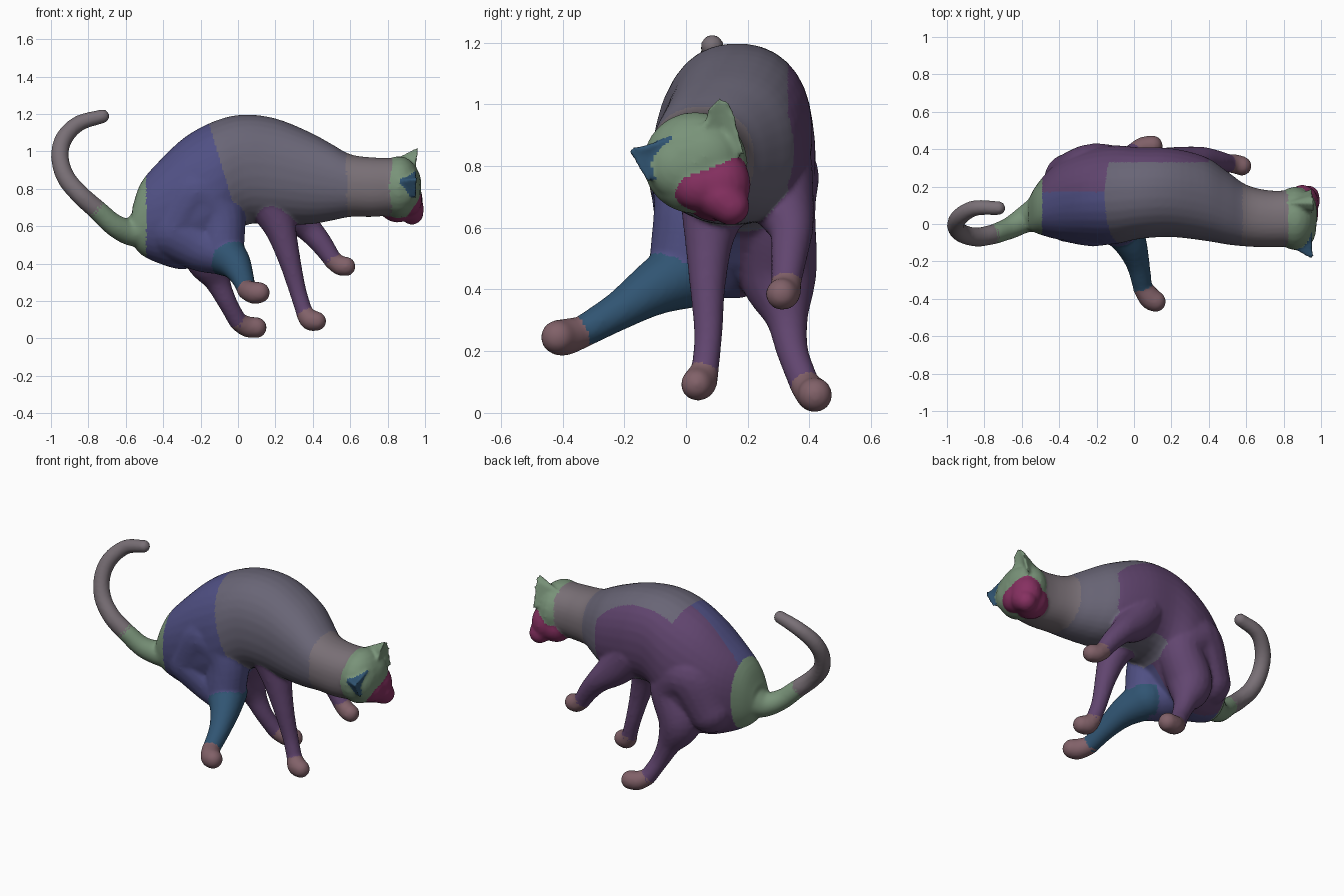
import bpy, bmesh, math
from mathutils import Vector, Matrix
from mathutils.bvhtree import BVHTree

parts = []      # (bmesh, colour) building blocks, fused into one skin at the end

BLUE, TEAL = (0.08, 0.08, 0.23), (0.03, 0.09, 0.17)
PURPLE, GREY = (0.12, 0.06, 0.16), (0.14, 0.13, 0.18)
GREEN, ROSE = (0.19, 0.29, 0.19), (0.22, 0.12, 0.14)
MAGENTA, TAUPE = (0.24, 0.03, 0.12), (0.19, 0.16, 0.18)


def spline(pts, n=6):
    """Catmull-Rom interpolation of any-dimension points."""
    p = [Vector(q) for q in pts]
    p = [2 * p[0] - p[1]] + p + [2 * p[-1] - p[-2]]
    out = []
    for i in range(1, len(p) - 2):
        a, b, c, d = p[i - 1:i + 3]
        for k in range(n):
            t = k / n
            out.append(0.5 * (2 * b + (c - a) * t + (2 * a - 5 * b + 4 * c - d) * t * t
                              + (3 * b - a - 3 * c + d) * t ** 3))
    return out + [p[-2]]


def blob(bm, centre, size):
    bmesh.ops.create_uvsphere(bm, u_segments=20, v_segments=12, radius=1,
                              matrix=Matrix.Translation(centre) @ Matrix.Diagonal((*size, 1)))


def limb(colour, pts, n=6):
    """Round limb: swept sphere through (x, y, z, radius) points."""
    bm = bmesh.new()
    for x, y, z, r in spline(pts, n):
        blob(bm, (x, y, z), (r, r, r))
    parts.append((bm, colour))


def ellipsoid(colour, centre, size):
    bm = bmesh.new()
    blob(bm, centre, size)
    parts.append((bm, colour))


def loft_x(colour, secs, seg=32, power=0.9):
    """Lofted body: sections are x, y min, y max, z min, z max."""
    bm = bmesh.new()
    rings = []
    for x, y0, y1, z0, z1 in spline(secs, 4):
        ring = []
        for k in range(seg):
            a = 2 * math.pi * (k + 0.5) / seg
            c, s = math.cos(a), math.sin(a)
            c, s = (math.copysign(abs(v) ** power, v) for v in (c, s))
            ring.append(bm.verts.new((x, (y0 + y1) / 2 + (y1 - y0) / 2 * c,
                                      (z0 + z1) / 2 + (z1 - z0) / 2 * s)))
        rings.append(ring)
    for a, b in zip(rings, rings[1:]):
        for k in range(seg):
            j = (k + 1) % seg
            bm.faces.new((a[k], a[j], b[j], b[k]))
    bm.faces.new(rings[0][::-1])
    bm.faces.new(rings[-1])
    bmesh.ops.recalc_face_normals(bm, faces=bm.faces)
    parts.append((bm, colour))


def ear(colour, rim, back, dent):
    """Pointed ear: rim outline joined to a back point and a front hollow."""
    bm = bmesh.new()
    rim = [bm.verts.new(p) for p in rim]
    back, dent = bm.verts.new(back), bm.verts.new(dent)
    for a, b in zip(rim, rim[1:] + rim[:1]):
        bm.faces.new((a, b, back))
        bm.faces.new((b, a, dent))
    bmesh.ops.recalc_face_normals(bm, faces=bm.faces)
    parts.append((bm, colour))


# arched torso and neck
loft_x(GREY, [
    (-0.565, -0.03, 0.13, 0.51, 0.70), (-0.52, -0.05, 0.21, 0.45, 0.83),
    (-0.42, -0.08, 0.32, 0.40, 0.95), (-0.28, -0.10, 0.39, 0.37, 1.08),
    (-0.12, -0.11, 0.42, 0.44, 1.165), (0.03, -0.08, 0.41, 0.60, 1.197),
    (0.20, -0.07, 0.405, 0.61, 1.177), (0.38, -0.09, 0.36, 0.61, 1.105),
    (0.50, -0.11, 0.28, 0.63, 1.04), (0.60, -0.12, 0.21, 0.65, 0.985),
    (0.72, -0.125, 0.18, 0.65, 0.968), (0.84, -0.12, 0.18, 0.66, 0.965)])

# head, brow, cheeks, muzzle, ears (head is rolled to one side)
ellipsoid(GREEN, (0.86, 0.03, 0.81), (0.12, 0.17, 0.165))
ellipsoid(GREEN, (0.90, -0.02, 0.80), (0.075, 0.11, 0.11))
ellipsoid(GREEN, (0.915, 0.06, 0.83), (0.065, 0.11, 0.10))
ellipsoid(MAGENTA, (0.90, 0.11, 0.74), (0.088, 0.10, 0.115))
ellipsoid(MAGENTA, (0.915, 0.05, 0.74), (0.070, 0.10, 0.085))
limb(MAGENTA, [(0.85, 0.09, 0.72, 0.10), (0.91, 0.11, 0.705, 0.08), (0.93, 0.145, 0.67, 0.062)])
ear(GREEN, [(0.955, 0.045, 0.91), (0.962, 0.07, 0.985), (0.962, 0.11, 1.025), (0.962, 0.15, 1.0),
            (0.96, 0.175, 0.91), (0.955, 0.195, 0.83), (0.92, 0.12, 0.84)],
    (0.80, 0.11, 0.94), (0.93, 0.12, 0.90))
ear(TEAL, [(0.955, -0.04, 0.90), (0.96, -0.13, 0.872), (0.962, -0.195, 0.855), (0.96, -0.17, 0.815),
           (0.955, -0.125, 0.74), (0.92, -0.05, 0.80)],
    (0.80, -0.11, 0.84), (0.935, -0.09, 0.825))

# curled tail
limb(GREEN, [(-0.48, 0.06, 0.60, 0.11), (-0.57, 0.03, 0.57, 0.075), (-0.66, -0.02, 0.605, 0.06),
             (-0.75, -0.055, 0.685, 0.054)])
limb(TAUPE, [(-0.75, -0.055, 0.685, 0.054), (-0.84, -0.07, 0.765, 0.052), (-0.92, -0.05, 0.86, 0.05),
             (-0.952, -0.01, 0.97, 0.048), (-0.93, 0.04, 1.07, 0.047), (-0.85, 0.085, 1.15, 0.043),
             (-0.725, 0.085, 1.188, 0.038)])

# right hind leg, stretched out to the side
limb(BLUE, [(-0.34, 0.06, 0.60, 0.16), (-0.22, 0.05, 0.78, 0.17), (-0.10, 0.03, 0.68, 0.135),
            (-0.085, 0.00, 0.49, 0.12)], 8)
limb(BLUE, [(-0.34, 0.06, 0.58, 0.16), (-0.20, 0.04, 0.50, 0.14), (-0.085, 0.00, 0.46, 0.12)])
limb(TEAL, [(-0.085, 0.01, 0.46, 0.12), (-0.02, -0.10, 0.405, 0.088), (0.02, -0.21, 0.335, 0.064),
            (0.045, -0.33, 0.265, 0.052)])
limb(ROSE, [(0.045, -0.34, 0.26, 0.052), (0.085, -0.395, 0.245, 0.06), (0.115, -0.415, 0.245, 0.056)])

# left hind leg, planted
limb(PURPLE, [(-0.34, 0.24, 0.56, 0.14), (-0.22, 0.26, 0.76, 0.17), (-0.11, 0.285, 0.66, 0.135),
              (-0.17, 0.295, 0.47, 0.13), (-0.115, 0.325, 0.32, 0.072), (-0.06, 0.345, 0.20, 0.052),
              (0.0, 0.385, 0.09, 0.049)], 8)
limb(ROSE, [(0.0, 0.385, 0.09, 0.049), (0.05, 0.41, 0.063, 0.056), (0.098, 0.418, 0.058, 0.056)])

# right front leg, reaching down
limb(PURPLE, [(0.16, 0.12, 0.78, 0.15), (0.22, 0.08, 0.61, 0.09), (0.27, 0.07, 0.44, 0.062),
              (0.318, 0.072, 0.26, 0.047), (0.355, 0.062, 0.14, 0.045)], 8)
limb(ROSE, [(0.355, 0.062, 0.135, 0.045), (0.385, 0.045, 0.10, 0.056), (0.42, 0.035, 0.092, 0.052)])

# left front leg, lifted
limb(PURPLE, [(0.18, 0.28, 0.80, 0.13), (0.27, 0.31, 0.69, 0.105), (0.365, 0.34, 0.60, 0.073),
              (0.44, 0.335, 0.515, 0.06), (0.50, 0.325, 0.43, 0.05)])
limb(ROSE, [(0.505, 0.325, 0.42, 0.05), (0.545, 0.32, 0.39, 0.052), (0.577, 0.31, 0.385, 0.052)])

# gather every block, keep a search tree per block for colouring
mesh = bpy.data.meshes.new("blocks")
joined = bmesh.new()
trees = []
for bm, colour in parts:
    trees.append((BVHTree.FromBMesh(bm), colour))
    tmp = bpy.data.meshes.new("tmp")
    bm.to_mesh(tmp)
    joined.from_mesh(tmp)
    bpy.data.meshes.remove(tmp)
    bm.free()
joined.to_mesh(mesh)
joined.free()

# fuse into one smooth skin
blocks = bpy.data.objects.new("blocks", mesh)
bpy.context.collection.objects.link(blocks)
rem = blocks.modifiers.new("fuse", 'REMESH')
rem.mode, rem.voxel_size = 'VOXEL', 0.01
sm = blocks.modifiers.new("soften", 'SMOOTH')
sm.factor, sm.iterations = 0.5, 7
bpy.context.view_layer.update()
dg = bpy.context.evaluated_depsgraph_get()
skin = bpy.data.meshes.new_from_object(blocks.evaluated_get(dg))
bpy.data.objects.remove(blocks)
cat = bpy.data.objects.new("cat_body", skin)
bpy.context.collection.objects.link(cat)

# colour patches: each face takes the colour of its nearest block
palette = [BLUE, TEAL, PURPLE, GREY, GREEN, ROSE, MAGENTA, TAUPE]
names = ["blue", "teal", "purple", "grey", "green", "rose", "magenta", "taupe"]
skin.materials.clear()
for n, c in zip(names, palette):
    m = bpy.data.materials.new("fur_" + n)
    m.diffuse_color = (*c, 1)
    skin.materials.append(m)
for f in skin.polygons:
    c = f.center
    colour = min(trees, key=lambda t: t[0].find_nearest(c)[3])[1]
    if colour == GREY and c.x < -0.05 - 0.3 * (c.z - 0.8):      # rump, split along the spine
        colour = GREEN if c.x < -0.49 else (BLUE if c.y < 0.17 else PURPLE)
    elif colour == GREY and c.y > 0.33 and c.x < 0.4:           # left flank
        colour = PURPLE
    elif colour == GREY and c.x > 0.58:                         # neck
        colour = TAUPE
    f.material_index = palette.index(colour)
    f.use_smooth = True
